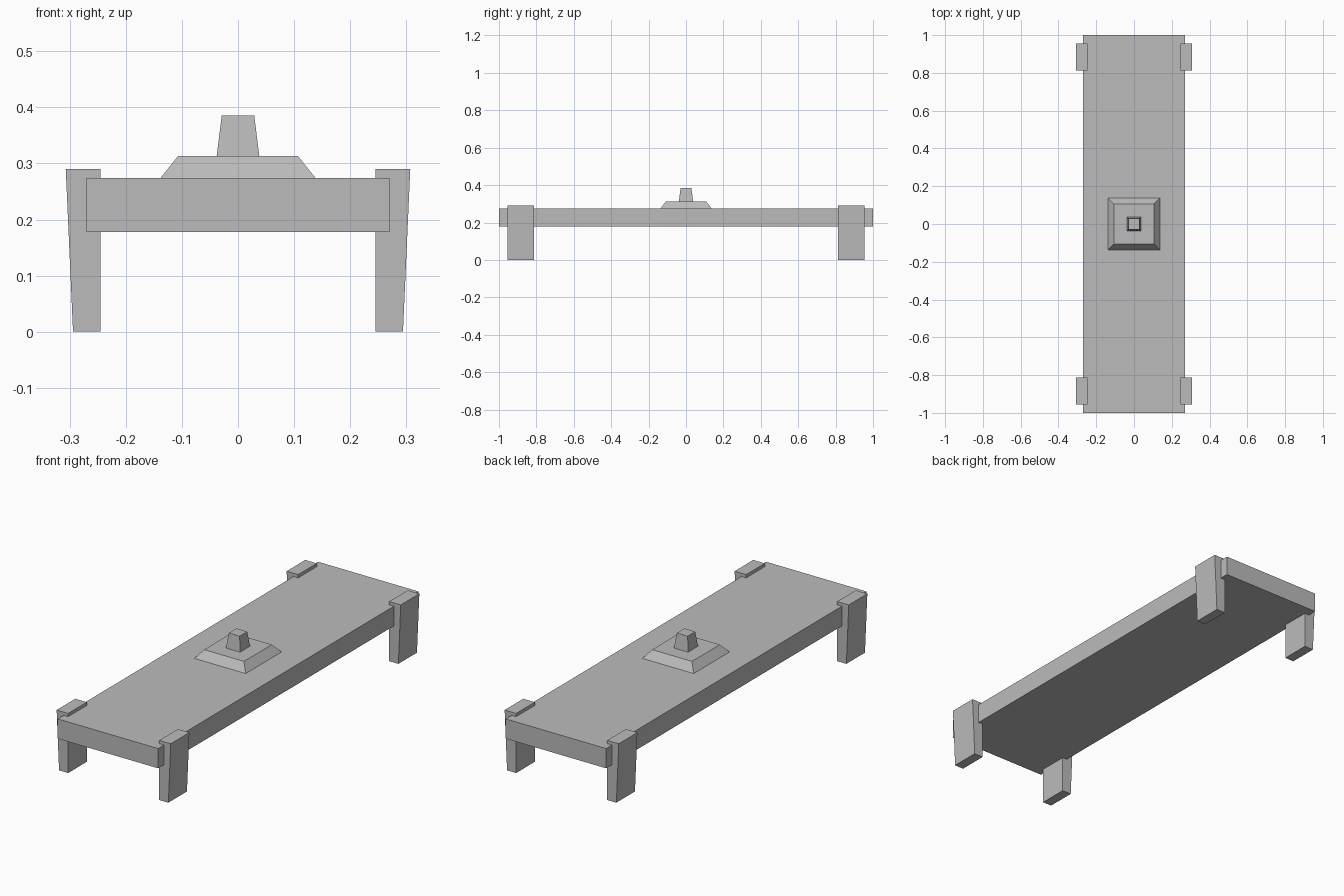
import bpy
import bmesh

cube = bpy.data.objects.get("Cube")
if cube:
    bpy.data.objects.remove(cube, do_unlink=True)

grey = bpy.data.materials.new("plain_grey")
grey.use_nodes = True
colour = (0.5, 0.5, 0.5, 1)
grey.diffuse_color = colour
grey.node_tree.nodes["Principled BSDF"].inputs["Base Color"].default_value = colour


def block(name, bottom, top, z0, z1):
    """Box lofted between two rectangles, each given as (x0, x1, y0, y1)."""
    bm = bmesh.new()
    rings = []
    for (x0, x1, y0, y1), z in ((bottom, z0), (top, z1)):
        corners = ((x0, y0), (x1, y0), (x1, y1), (x0, y1))
        rings.append([bm.verts.new((x, y, z)) for x, y in corners])
    low, high = rings
    bm.faces.new(low)
    bm.faces.new(high)
    for i in range(4):
        j = (i + 1) % 4
        bm.faces.new((low[i], low[j], high[j], high[i]))
    bmesh.ops.recalc_face_normals(bm, faces=bm.faces)
    mesh = bpy.data.meshes.new(name)
    bm.to_mesh(mesh)
    bm.free()
    mesh.materials.append(grey)
    obj = bpy.data.objects.new(name, mesh)
    bpy.context.collection.objects.link(obj)
    return obj


def square(r):
    return (-r, r, -r, r)


# Long slab top
slab = (-0.27, 0.27, -1, 1)
block("table_top", slab, slab, 0.178, 0.274)

# Stepped centrepiece
block("centre_plinth", square(0.138), square(0.107), 0.274, 0.313)
block("centre_knob", square(0.038), square(0.029), 0.313, 0.385)

# Four legs, flaring outward towards the top
for side, sx in (("left", 1), ("right", -1)):
    for end, sy in (("front", -1), ("back", 1)):
        y0, y1 = sorted((sy * 0.812, sy * 0.955))
        foot = (*sorted((sx * 0.245, sx * 0.294)), y0, y1)
        head = (*sorted((sx * 0.245, sx * 0.307)), y0, y1)
        block(f"{end}_{side}_leg", foot, head, 0, 0.29)
